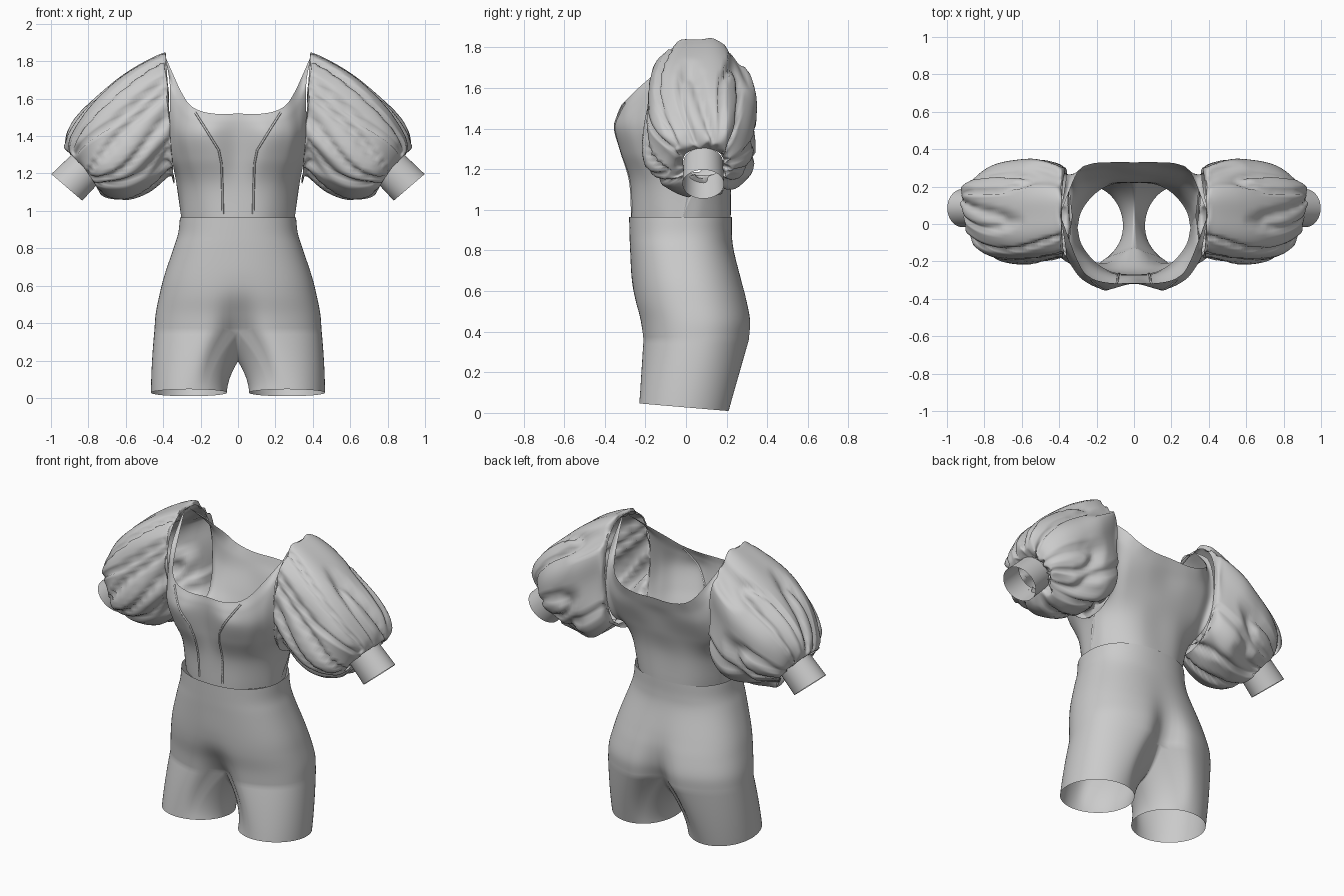
import bpy, bmesh, math
from mathutils import Vector as V, noise
from mathutils.bvhtree import BVHTree

if "Cube" in bpy.data.objects:
    bpy.data.objects.remove(bpy.data.objects["Cube"])


def spow(v, p):
    return math.copysign(abs(v) ** p, v)


def spline(pts, n, mirror_start=False):
    """Catmull-Rom through vectors of any size, n samples per span."""
    pts = [V(p) for p in pts]
    first = 2 * pts[0] - pts[1]
    if mirror_start:
        first = V((-pts[1].x, pts[1].y, pts[1].z))
    q = [first] + pts + [2 * pts[-1] - pts[-2]]
    out = []
    for i in range(1, len(q) - 2):
        a, b, c, d = q[i - 1:i + 3]
        for k in range(n):
            t = k / n
            out.append(0.5 * (2 * b + (c - a) * t + (2 * a - 5 * b + 4 * c - d) * t * t
                              + (3 * b - a - 3 * c + d) * t ** 3))
    return out + [pts[-1]]


def surface(name, grids, mirror=True):
    """Join grids of points into one smooth sheet, mirrored over x."""
    bm = bmesh.new()
    for g in grids:
        vs = [[bm.verts.new(p) for p in row] for row in g]
        for r0, r1 in zip(vs, vs[1:]):
            for i in range(len(r0) - 1):
                bm.faces.new((r0[i], r0[i + 1], r1[i + 1], r1[i]))
    bmesh.ops.remove_doubles(bm, verts=bm.verts, dist=0.0005)
    bmesh.ops.recalc_face_normals(bm, faces=bm.faces)
    for f in bm.faces:
        f.smooth = True
    tree = BVHTree.FromBMesh(bm)
    me = bpy.data.meshes.new(name)
    bm.to_mesh(me)
    bm.free()
    ob = bpy.data.objects.new(name, me)
    bpy.context.collection.objects.link(ob)
    if mirror:
        ob.modifiers.new("mirror", 'MIRROR').merge_threshold = 0.001
    return tree


# bodice: rows from waist to neckline, each from the centre to the side / armhole edge
front = [
    [(0, -.27, .955), (.12, -.255, .955), (.21, -.2, .955), (.28, -.11, .955), (.302, -.02, .955)],
    [(0, -.275, 1.14), (.12, -.27, 1.14), (.22, -.22, 1.14), (.295, -.12, 1.14), (.33, .04, 1.15)],
    [(0, -.295, 1.28), (.13, -.32, 1.28), (.25, -.27, 1.28), (.315, -.19, 1.28), (.35, -.115, 1.265)],
    [(0, -.315, 1.4), (.15, -.35, 1.4), (.27, -.30, 1.4), (.33, -.23, 1.42), (.365, -.168, 1.45)],
    [(0, -.32, 1.47), (.14, -.338, 1.47), (.255, -.30, 1.49), (.32, -.22, 1.55), (.365, -.13, 1.68)],
    [(0, -.315, 1.52), (.13, -.315, 1.52), (.235, -.285, 1.55), (.30, -.2, 1.63), (.395, .05, 1.84)]]
back = [
    [(0, .22, .955), (.12, .21, .955), (.21, .16, .955), (.28, .07, .955), (.302, -.02, .955)],
    [(0, .225, 1.14), (.13, .22, 1.14), (.23, .18, 1.14), (.30, .11, 1.14), (.33, .04, 1.15)],
    [(0, .26, 1.28), (.13, .255, 1.28), (.25, .235, 1.28), (.32, .21, 1.28), (.35, .215, 1.265)],
    [(0, .29, 1.4), (.14, .295, 1.4), (.26, .28, 1.4), (.33, .26, 1.42), (.365, .268, 1.45)],
    [(0, .315, 1.47), (.14, .315, 1.47), (.25, .30, 1.49), (.32, .27, 1.55), (.365, .23, 1.68)],
    [(0, .33, 1.52), (.13, .33, 1.52), (.235, .32, 1.55), (.305, .27, 1.63), (.395, .05, 1.84)]]


def net(rows):
    rows = [spline(r, 8, True) for r in rows]
    cols = [spline(c, 8) for c in zip(*rows)]
    return list(zip(*cols))


bodice = surface("bodice", [net(front), net(back)])

# raised seams laid on the front of the bodice
seam = [(.228, 1.525), (.165, 1.425), (.103, 1.325), (.088, 1.25), (.083, 1.1), (.08, .96)]
for side, sx in (("left", 1), ("right", -1)):
    pts = []
    for (x0, z0), (x1, z1) in zip(seam, seam[1:]):
        for k in range(6):
            x, z = x0 + (x1 - x0) * k / 6, z0 + (z1 - z0) * k / 6
            hit = bodice.ray_cast(V((x, -2, z)), V((0, 1, 0)))[0]
            if hit:
                pts.append((sx * x, hit.y, z))
    cu = bpy.data.curves.new("seam_" + side, 'CURVE')
    cu.dimensions = '3D'
    cu.bevel_depth = 0.006
    cu.bevel_resolution = 1
    sp = cu.splines.new('POLY')
    sp.points.add(len(pts) - 1)
    for p, c in zip(sp.points, pts):
        p.co = (*c, 1)
    bpy.context.collection.objects.link(bpy.data.objects.new("seam_" + side, cu))

# shorts: hip rows (z, half width, front y, back y, front groove, back groove)
hips = [(.36, .447, -.225, .325, .10, .10), (.45, .44, -.235, .33, .05, .065),
        (.55, .42, -.255, .31, .012, .03), (.65, .395, -.266, .28, 0, .01),
        (.80, .345, -.275, .235, 0, 0), (.88, .32, -.278, .226, 0, 0), (.965, .31, -.28, .226, 0, 0)]
M, K, T = 48, 24, 16


def half_ring(row):
    z, hw, yf, yb, gf, gb = row
    pts = []
    for i in range(M + 1):
        a = math.pi * (i / M - .5)
        x = hw * spow(math.cos(a), .85) if 0 < i < M else 0
        y = (yf + yb) / 2 + (yb - yf) / 2 * spow(math.sin(a), .88)
        g = math.exp(-(x / .09) ** 2)
        y += g * gf if a < 0 else -g * gb
        pts.append(V((x, y, z)))
    return pts


hip_grid = [half_ring(r) for r in spline(hips, 6)]
split = hip_grid[0]
# the crotch bridge closes the half ring into a leg ring
yb, yf = split[-1].y, split[0].y
crotch = [V((0, yb + (yf - yb) * k / K, .195 + .165 * abs(2 * k / K - 1) ** 2)) for k in range(1, K + 1)]
ring = split + crotch
angles = [math.radians(-120 + 240 * i / M) for i in range(M + 1)]
angles += [math.radians(120 + 120 * k / K) for k in range(1, K + 1)]
leg_grid = []
for j in range(T + 1):
    t, row = j / T, []
    for a, p in zip(angles, ring):
        y = -.01 + .22 * math.sin(a)
        h = V((.262 + .203 * math.cos(a), y, .027 - .085 * y))
        q = h.lerp(p, t)
        q.x = h.x + (p.x - h.x) * t ** 1.8
        row.append(q)
    leg_grid.append(row)
surface("shorts", [hip_grid, leg_grid])

# puff sleeve rings: top x, top z, bottom x, bottom z, half depth, centre y
puff = [(.385, 1.83, .345, 1.15, .22, .05), (.415, 1.85, .36, 1.16, .255, .065),
        (.55, 1.775, .46, 1.085, .278, .07), (.69, 1.67, .58, 1.05, .262, .06),
        (.82, 1.55, .68, 1.065, .235, .06), (.905, 1.43, .74, 1.10, .19, .075),
        (.925, 1.34, .75, 1.14, .14, .085), (.88, 1.30, .735, 1.17, .10, .085)]
N = 96


def ring_points(r, p, t=None):
    tx, tz, bx, bz, d, cy = r
    c, u = V(((tx + bx) / 2, cy, (tz + bz) / 2)), V(((tx - bx) / 2, 0, (tz - bz) / 2))
    pts = []
    for i in range(N + 1):
        a = 2 * math.pi * (i % N) / N
        off = u * spow(math.cos(a), p) + V((0, d, 0)) * spow(math.sin(a), p)
        if t is not None:
            # soft folds, sharp creases and gathers near both ends
            ca, sa = math.cos(a), math.sin(a)
            n1 = noise.noise(V((ca * 1.6 + 3, sa * 1.6, t * 2.4)))
            n2 = noise.noise(V((ca * 2.0, sa * 2.0 + 7, t * 2.0 + ca)))
            mid = min(1, 6 * t, 5 * (1 - t))
            ends = max(0, 1 - 7 * t) * min(1, 25 * t) + max(0, 1 - 4 * (1 - t)) * min(1, 12 * (1 - t))
            amt = mid * (.05 * n1 - .035 * max(0, 1 - 5 * abs(n2)))
            amt += .02 * ends * math.sin(11 * a + 5 * n1)
            off += off.normalized() * amt
            c2 = c + V((.02 * ends * n2, 0, 0))
        else:
            c2 = c
        pts.append(c2 + off)
    return pts


rows = spline(puff, 9)
surface("puff_sleeves", [[ring_points(r, .84, j / (len(rows) - 1)) for j, r in enumerate(rows)]])

# straight cuffs
cuff = [(.885, 1.305, .73, 1.165, .097, .085), (.998, 1.197, .833, 1.055, .102, .085)]
surface("cuffs", [[ring_points(r, 1) for r in spline(cuff, 4)]])
